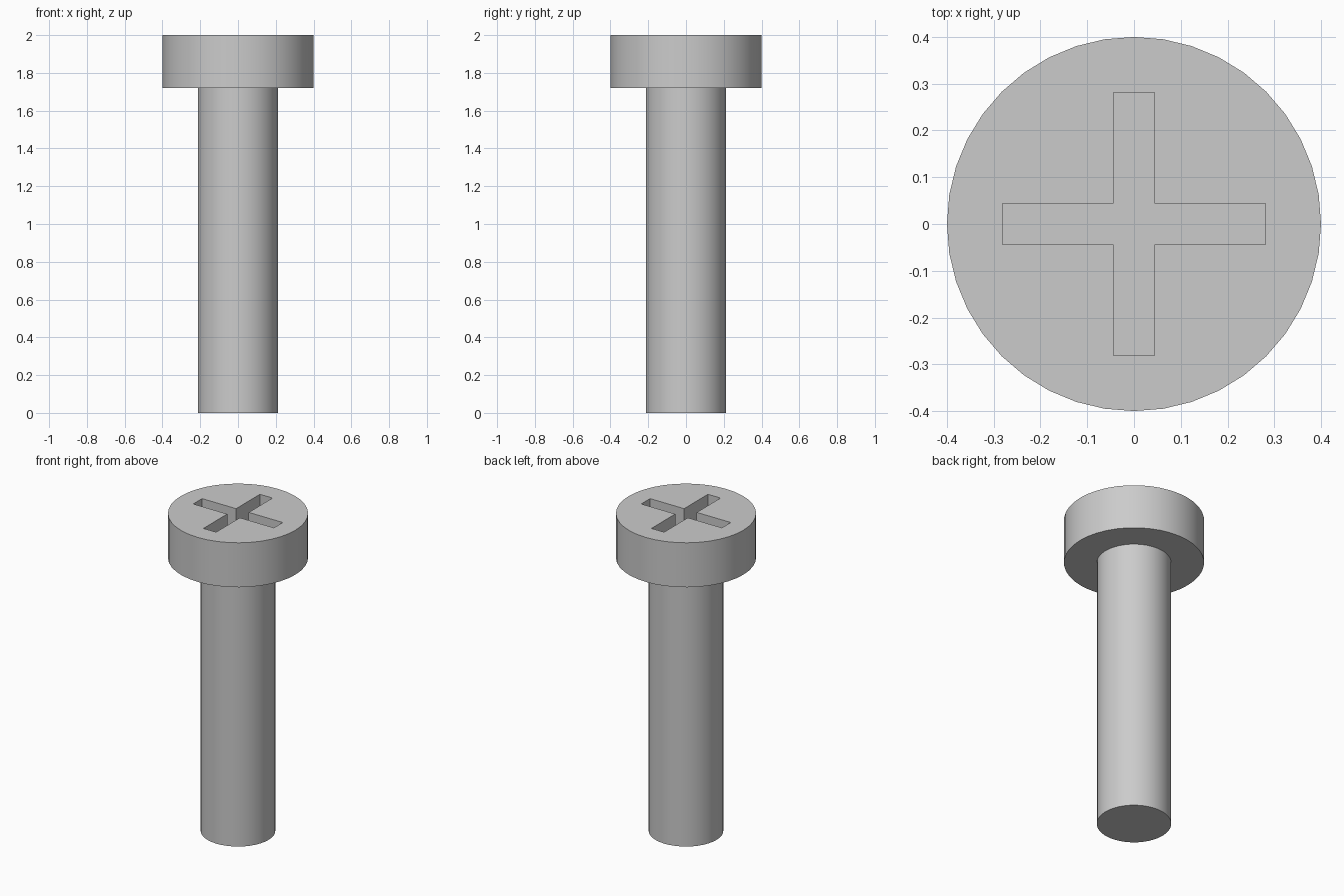
import bpy
import bmesh

SIDES = 40
HEAD_RADIUS, SHAFT_RADIUS = 0.4, 0.213
HEAD_BASE, TOP = 1.72, 2.0
ARM, HALF_WIDTH, SLOT_DEPTH = 0.281, 0.044, 0.14

cube = bpy.data.objects.get("Cube")
if cube:
    bpy.data.objects.remove(cube, do_unlink=True)

# Plain grey metal
steel = bpy.data.materials.new("grey_steel")
steel.use_nodes = True
colour = (0.6, 0.6, 0.6, 1)
steel.diffuse_color = colour
steel.node_tree.nodes["Principled BSDF"].inputs["Base Color"].default_value = colour


def add_object(name, bm):
    bmesh.ops.recalc_face_normals(bm, faces=bm.faces)
    mesh = bpy.data.meshes.new(name)
    bm.to_mesh(mesh)
    bm.free()
    mesh.materials.append(steel)
    obj = bpy.data.objects.new(name, mesh)
    bpy.context.collection.objects.link(obj)
    return obj


def cylinder(name, radius, bottom, top):
    bm = bmesh.new()
    bmesh.ops.create_cone(bm, cap_ends=True, segments=SIDES, radius1=radius,
                          radius2=radius, depth=top - bottom)
    bmesh.ops.translate(bm, verts=bm.verts, vec=(0, 0, (bottom + top) / 2))
    return add_object(name, bm)


def cross_cutter(name, bottom, top):
    # One corner of the cross, turned through four quarters
    bm = bmesh.new()
    points = []
    corner = [(ARM, -HALF_WIDTH), (ARM, HALF_WIDTH), (HALF_WIDTH, HALF_WIDTH)]
    for quarter in range(4):
        points += corner
        corner = [(-y, x) for x, y in corner]
    face = bm.faces.new([bm.verts.new((x, y, bottom)) for x, y in points])
    raised = bmesh.ops.extrude_face_region(bm, geom=[face])["geom"]
    bmesh.ops.translate(bm, vec=(0, 0, top - bottom),
                        verts=[v for v in raised if isinstance(v, bmesh.types.BMVert)])
    return add_object(name, bm)


# Shaft and head
shaft = cylinder("shaft", SHAFT_RADIUS, 0, HEAD_BASE)
head = cylinder("head", HEAD_RADIUS, HEAD_BASE, TOP)

# Cross-shaped driver recess
cutter = cross_cutter("recess_cutter", TOP - SLOT_DEPTH, TOP + 0.1)
cutter.hide_render = True
cut = head.modifiers.new("recess", 'BOOLEAN')
cut.operation = 'DIFFERENCE'
cut.solver = 'EXACT'
cut.object = cutter
bpy.context.view_layer.objects.active = head
bpy.ops.object.modifier_apply(modifier=cut.name)
bpy.data.objects.remove(cutter, do_unlink=True)

# Smooth round sides, sharp rims
bpy.ops.object.select_all(action='DESELECT')
for part in (shaft, head):
    part.select_set(True)
bpy.ops.object.shade_smooth_by_angle()
